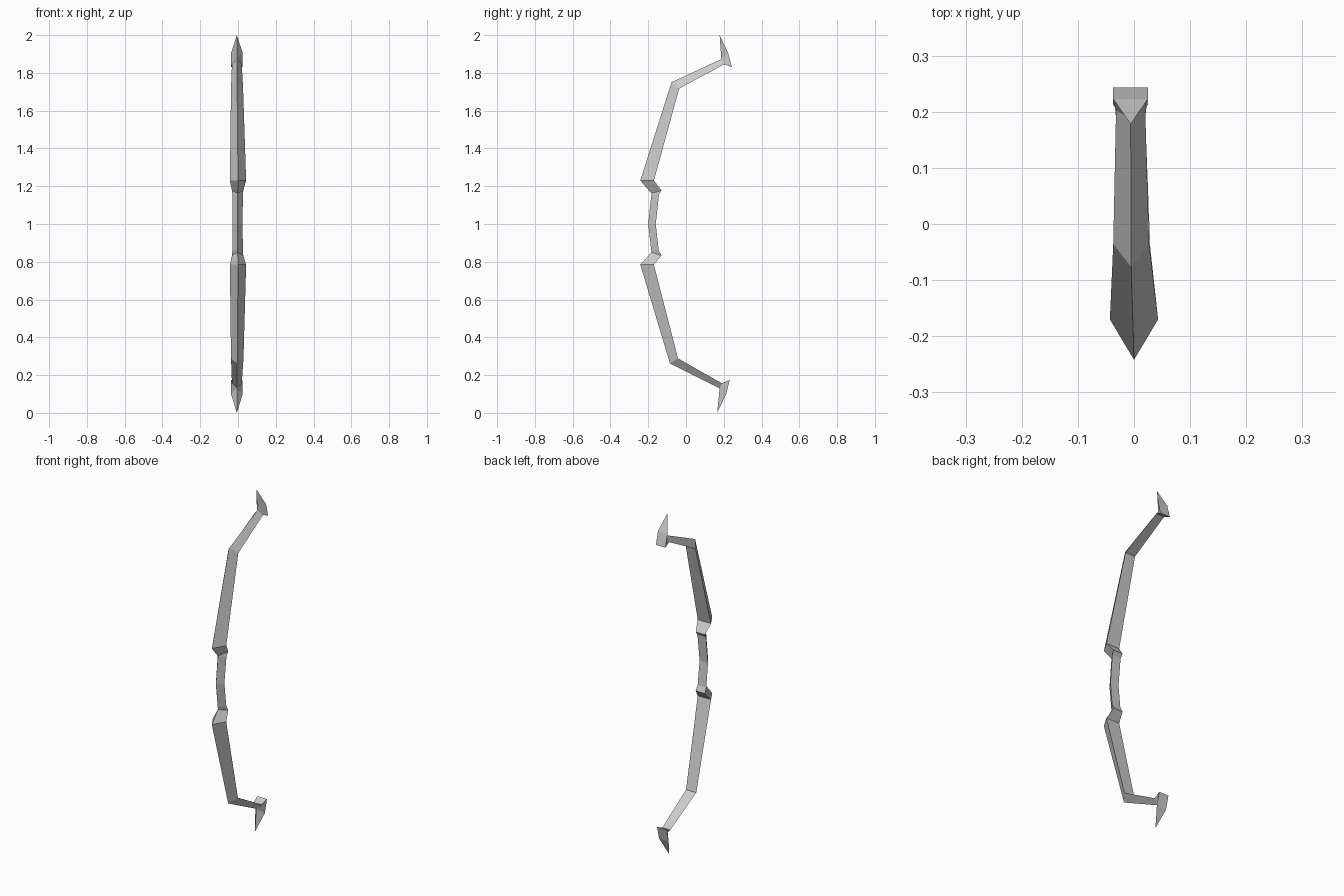
import bpy, bmesh

if "Cube" in bpy.data.objects:
    bpy.data.objects.remove(bpy.data.objects["Cube"])


def make_object(name, verts, faces):
    bm = bmesh.new()
    vs = [bm.verts.new(v) for v in verts]
    for f in faces:
        bm.faces.new([vs[i] for i in f])
    bmesh.ops.recalc_face_normals(bm, faces=bm.faces)
    mesh = bpy.data.meshes.new(name)
    bm.to_mesh(mesh)
    bm.free()
    bpy.context.collection.objects.link(bpy.data.objects.new(name, mesh))


def ring(cx, half, ridge, back):
    # Triangular section: front ridge, then the two back corners
    return [(cx, *ridge), (cx + half, *back), (cx - half, *back)]


def loft(name, rings):
    verts = [v for r in rings for v in r]
    faces = [(0, 1, 2), tuple(len(verts) - k for k in (1, 2, 3))]
    for i in range(len(rings) - 1):
        for j in range(3):
            a, b = 3 * i + j, 3 * i + (j + 1) % 3
            faces.append((a, b, b + 3, a + 3))
    make_object(name, verts, faces)


def tip(name, end, apex, mid, base, cx=-0.006, half=0.031):
    # Pointed nock: flat bent back plate joined to the limb end
    verts = end + [(cx, *apex)]
    for p in (mid, base):
        verts += [(cx + half, *p), (cx - half, *p)]
    # 0 ridge, 1/2 limb corners, 3 apex, 4/5 mid, 6/7 base
    make_object(name, verts, [
        (3, 4, 5), (4, 6, 7, 5), (3, 0, 4), (3, 5, 0),
        (0, 1, 6, 4), (0, 5, 7, 2), (1, 2, 7, 6), (0, 2, 1)])


# Section rings: centre x, half width, ridge (y, z), back corners (y, z)
upper_shoulder = ring(0, 0.043, (-0.242, 1.23), (-0.17, 1.23))
lower_shoulder = ring(0, 0.043, (-0.242, 0.785), (-0.17, 0.785))
upper_end = ring(-0.006, 0.026, (0.187, 1.873), (0.203, 1.846))
lower_end = ring(-0.006, 0.026, (0.178, 0.13), (0.19, 0.157))

# Grip with flared notches at both ends
loft("grip", [
    upper_shoulder,
    ring(-0.002, 0.03, (-0.183, 1.162), (-0.13, 1.177)),
    ring(-0.002, 0.028, (-0.184, 1.152), (-0.143, 1.157)),
    ring(-0.003, 0.027, (-0.2, 1.0), (-0.16, 1.0)),
    ring(-0.002, 0.028, (-0.184, 0.86), (-0.145, 0.862)),
    ring(-0.002, 0.03, (-0.183, 0.85), (-0.13, 0.833)),
    lower_shoulder])

# Limbs
loft("upper_limb", [
    upper_shoulder,
    ring(-0.005, 0.032, (-0.077, 1.75), (-0.036, 1.717)),
    upper_end])
loft("lower_limb", [
    lower_shoulder,
    ring(-0.004, 0.033, (-0.085, 0.262), (-0.042, 0.288)),
    lower_end])

# Nock tips
tip("upper_tip", upper_end, (0.178, 2.0), (0.223, 1.905), (0.243, 1.83))
tip("lower_tip", lower_end, (0.165, 0.0), (0.213, 0.1), (0.232, 0.175))
